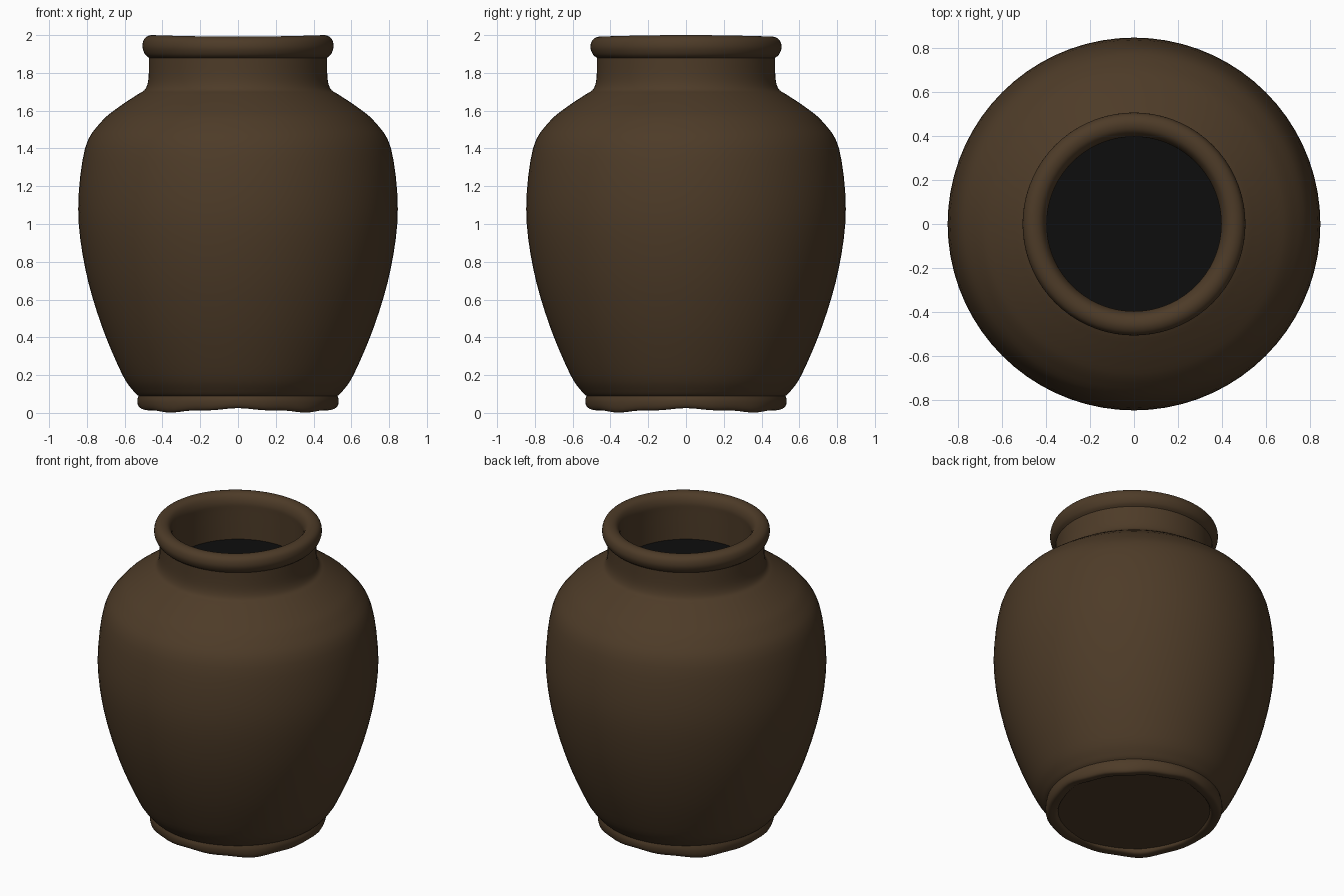
import bpy
import bmesh
from math import cos, sin, tau, atan2
from mathutils import Vector

cube = bpy.data.objects.get("Cube")
if cube:
    bpy.data.objects.remove(cube, do_unlink=True)

SEGMENTS = 72


def material(name, color):
    mat = bpy.data.materials.new(name)
    mat.use_nodes = True
    mat.diffuse_color = color
    bsdf = mat.node_tree.nodes["Principled BSDF"]
    bsdf.inputs["Base Color"].default_value = color
    bsdf.inputs["Roughness"].default_value = 0.9
    return mat


def smooth_curve(points, steps):
    """Catmull-Rom curve through (radius, height) points."""
    pts = [Vector(p) for p in points]
    pts = [pts[0]] + pts + [pts[-1]]
    out = []
    for a, b, c, d in zip(pts, pts[1:], pts[2:], pts[3:]):
        for i in range(steps):
            t = i / steps
            out.append(0.5 * (2 * b + (c - a) * t + (2 * a - 5 * b + 4 * c - d) * t**2
                              + (3 * b - a - 3 * c + d) * t**3))
    return out + [pts[-1]]


def hand_shaped(r, z, a):
    """Uneven foot edge and slightly wavy lip."""
    foot = max(0.0, 1 - z / 0.09)
    lip = max(0.0, min(1.0, (z - 1.88) / 0.1))
    z += foot * (0.010 * cos(4 * a) + 0.004 * cos(12 * a))
    z += lip * 0.004 * (cos(2 * a) - 1)
    r += 0.004 * foot * cos(8 * a)
    return Vector((r * cos(a), r * sin(a), z))


def finish(name, bm, mat):
    mesh = bpy.data.meshes.new(name)
    bm.to_mesh(mesh)
    bm.free()
    mesh.materials.append(mat)
    obj = bpy.data.objects.new(name, mesh)
    bpy.context.collection.objects.link(obj)
    bpy.ops.object.select_all(action="DESELECT")
    obj.select_set(True)
    bpy.context.view_layer.objects.active = obj
    bpy.ops.object.shade_smooth_by_angle(angle=0.7)
    return obj


def lathe(name, profile, mat):
    """Revolve an open profile, listed from the bottom outside upward."""
    bm = bmesh.new()
    rings = [[bm.verts.new(hand_shaped(r, z, tau * i / SEGMENTS)) for i in range(SEGMENTS)]
             for r, z in profile]
    for low, high in zip(rings, rings[1:]):
        for i in range(SEGMENTS):
            j = (i + 1) % SEGMENTS
            bm.faces.new((low[i], low[j], high[j], high[i]))
    return finish(name, bm, mat)


def disc(name, radius, z, mat, up):
    bm = bmesh.new()
    bmesh.ops.create_circle(bm, cap_ends=True, segments=SEGMENTS, radius=radius)
    bmesh.ops.translate(bm, verts=bm.verts, vec=(0, 0, z))
    for f in bm.faces:
        f.normal_update()
        if (f.normal.z > 0) != up:
            f.normal_flip()
    return finish(name, bm, mat)


clay = material("brown clay", (0.075, 0.044, 0.021, 1))
dark = material("dark interior", (0.004, 0.004, 0.004, 1))

# Foot, rounded underneath
foot = [(0.455, 0.04), (0.465, 0.02), (0.49, 0.014), (0.515, 0.016),
        (0.528, 0.035), (0.532, 0.065), (0.527, 0.09)]
# Swelling body up to the crease under the neck
body = [(0.527, 0.09), (0.553, 0.115), (0.614, 0.206), (0.725, 0.47), (0.81, 0.77),
        (0.846, 1.08), (0.81, 1.40), (0.725, 1.54), (0.63, 1.62), (0.52, 1.693)]
# Neck, rolled lip and inner wall
neck = [(0.52, 1.693), (0.49, 1.715), (0.474, 1.77), (0.472, 1.88)]
lip = [(0.472, 1.88), (0.493, 1.9), (0.506, 1.94), (0.495, 1.982), (0.46, 2.0),
       (0.42, 1.988), (0.398, 1.945), (0.397, 1.88), (0.4, 1.69)]

profile = []
for part in (foot, body, neck, lip):
    curve = smooth_curve(part, 4)
    profile += curve if not profile else curve[1:]

lathe("jar", profile, clay)
disc("base", 0.47, 0.034, clay, up=False)
disc("dark_inside", 0.41, 1.697, dark, up=True)
